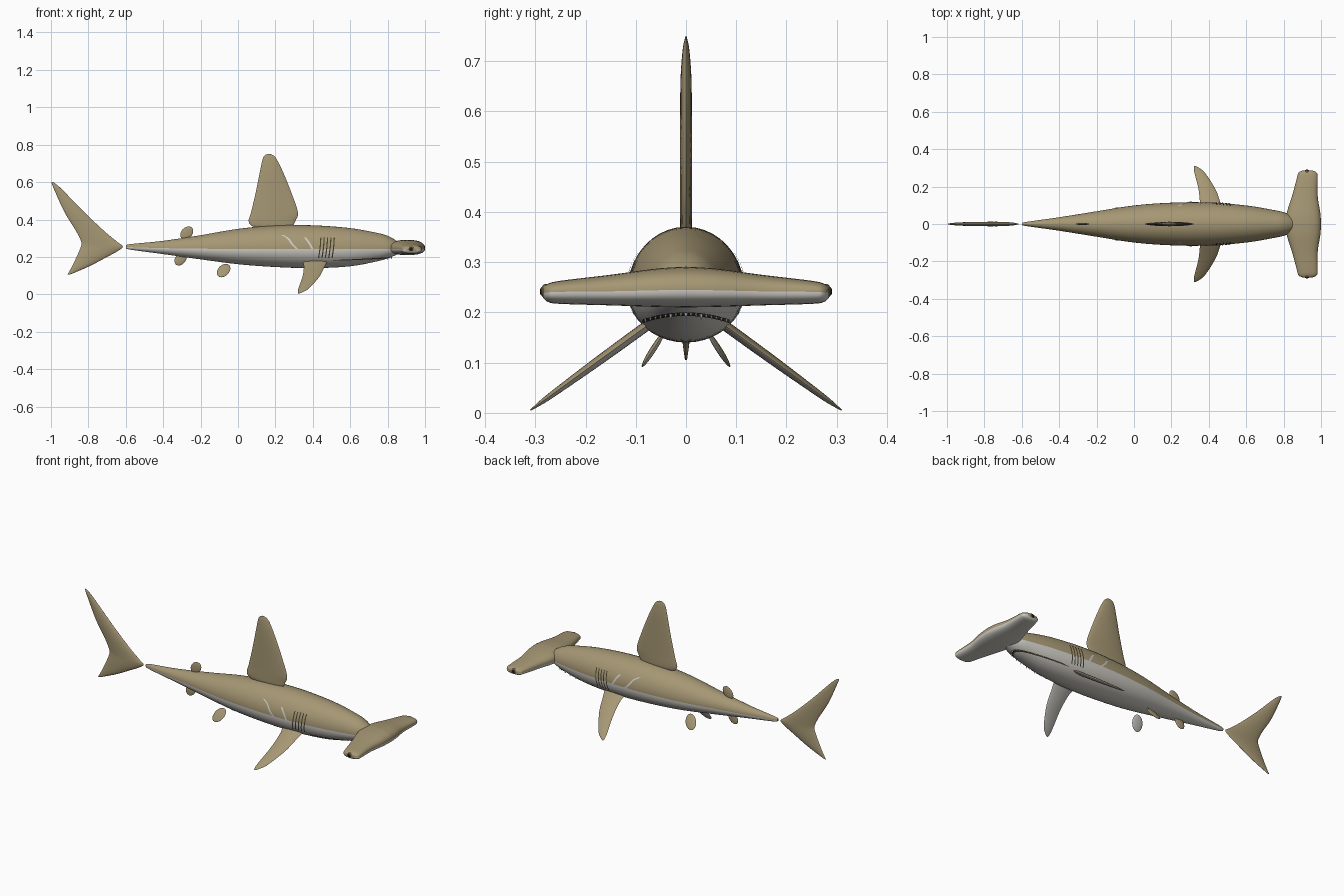
import bpy, bmesh, math
from mathutils import Vector

cube = bpy.data.objects.get("Cube")
if cube:
    bpy.data.objects.remove(cube, do_unlink=True)


def material(name, rgb):
    m = bpy.data.materials.new(name)
    m.use_nodes = True
    m.diffuse_color = (*rgb, 1)
    m.node_tree.nodes["Principled BSDF"].inputs["Base Color"].default_value = (*rgb, 1)
    return m


TAN = material("tan skin", (0.38, 0.31, 0.175))
PALE = material("pale belly", (0.62, 0.60, 0.55))
DARK = material("dark slit", (0.06, 0.048, 0.027))
EYE = material("brown eye", (0.12, 0.085, 0.04))
PUPIL = material("black pupil", (0.01, 0.01, 0.01))
TOOTH = material("white tooth", (0.78, 0.77, 0.72))


def finish(bm, name, mats):
    bmesh.ops.recalc_face_normals(bm, faces=bm.faces)
    mesh = bpy.data.meshes.new(name)
    bm.to_mesh(mesh)
    bm.free()
    for m in mats:
        mesh.materials.append(m)
    ob = bpy.data.objects.new(name, mesh)
    bpy.context.collection.objects.link(ob)
    bpy.ops.object.select_all(action='DESELECT')
    ob.select_set(True)
    bpy.context.view_layer.objects.active = ob
    bpy.ops.object.shade_smooth_by_angle(angle=math.radians(45))
    return ob


def resample(keys, steps=6):
    """Smooth curve through tuples of any length."""
    out = []
    for i in range(len(keys) - 1):
        a, b, c, d = (keys[min(max(k, 0), len(keys) - 1)] for k in range(i - 1, i + 3))
        for s in range(steps):
            t = s / steps
            out.append(tuple(q + t / 2 * (r - p + t * (2 * p - 5 * q + 4 * r - w + t * (3 * (q - r) + w - p)))
                             for p, q, r, w in zip(a, b, c, d)))
    return out + [keys[-1]]


def loft(name, rings, two_tone=False):
    """Skin closed rings; the second half of each ring is the underside."""
    bm = bmesh.new()
    rows = [[bm.verts.new(p) for p in ring] for ring in rings]
    n = len(rows[0])
    for a, b in zip(rows, rows[1:]):
        for j in range(n):
            k = (j + 1) % n
            f = bm.faces.new((a[j], a[k], b[k], b[j]))
            f.material_index = int(two_tone and j >= n // 2)
    for row in (rows[0], rows[-1]):
        bm.faces.new(row)
    return finish(bm, name, [TAN, PALE])


def angles(n):
    return [2 * math.pi * j / n for j in range(n)]


def power(v, e):
    return math.copysign(abs(v) ** e, v)


# Body: x, half width, bottom, colour line, top
BODY = resample([
    (-0.60, 0.004, 0.247, 0.254, 0.262), (-0.57, 0.012, 0.238, 0.252, 0.269),
    (-0.40, 0.036, 0.215, 0.247, 0.286), (-0.20, 0.068, 0.187, 0.244, 0.316),
    (0.00, 0.099, 0.161, 0.243, 0.350), (0.20, 0.114, 0.146, 0.243, 0.368),
    (0.40, 0.115, 0.140, 0.243, 0.369), (0.60, 0.099, 0.150, 0.243, 0.354),
    (0.75, 0.074, 0.178, 0.243, 0.327), (0.81, 0.060, 0.196, 0.243, 0.308),
    (0.86, 0.036, 0.217, 0.243, 0.278)])


def half_width(x, z):
    """Half width of the body surface at a given length and height."""
    for a, b in zip(BODY, BODY[1:]):
        if a[0] <= x <= b[0]:
            t = (x - a[0]) / (b[0] - a[0])
            _, w, bottom, mid, top = (p + t * (q - p) for p, q in zip(a, b))
            h = top - mid if z > mid else mid - bottom
            return w * math.sqrt(max(0, 1 - ((z - mid) / h) ** 2))
    return 0


loft("body", [[(x, w * math.cos(t), m + math.sin(t) * (top - m if math.sin(t) > 0 else m - bot))
               for t in angles(40)] for x, w, bot, m, top in BODY], True)

# Wide head: y, back, front, bottom, colour line, top
half = resample([
    (0.0, 0.81, 1.0, 0.210, 0.245, 0.291), (0.06, 0.817, 0.996, 0.211, 0.244, 0.287),
    (0.15, 0.845, 0.982, 0.214, 0.242, 0.275), (0.25, 0.872, 0.982, 0.217, 0.241, 0.263),
    (0.275, 0.88, 0.976, 0.221, 0.240, 0.257), (0.285, 0.90, 0.955, 0.230, 0.240, 0.250)])
head = [(-k[0], *k[1:]) for k in reversed(half[1:])] + half
loft("head", [[((b + f) / 2 + (f - b) / 2 * power(math.cos(t), 0.8), y,
                m + power(math.sin(t), 0.8) * (top - m if math.sin(t) > 0 else m - bot))
               for t in angles(32)] for y, b, f, bot, m, top in head], True)


# Fins: each station is span, trailing x, leading x, half thickness
def fin(name, keys, root=(0, 0), aim=(0, 1), side=1, two_tone=False):
    length = math.hypot(*aim)
    dy, dz = aim[0] / length, aim[1] / length
    rings = []
    for s, te, le, thick in resample(keys):
        ring = []
        for t in angles(24):
            n = thick * power(math.sin(t), 1.25)
            ring.append(((te + le) / 2 + (le - te) / 2 * math.cos(t),
                         side * (root[0] + s * dy - n * dz), root[1] + s * dz + n * dy))
        rings.append(ring)
    return loft(name, rings, two_tone)


def oval(length, x, radius, lean, thick):
    """Stations of a leaning oval fin."""
    keys = []
    for i in range(9):
        a = math.pi * (0.04 + 0.92 * i / 8)
        c, r = x - lean * math.cos(a), radius * math.sin(a)
        keys.append((length / 2 * (1 - math.cos(a)), c - r, c + r, thick * math.sin(a)))
    return keys


fin("dorsal_fin", [
    (0.355, 0.10, 0.275, 0.007), (0.37, 0.068, 0.295, 0.011), (0.395, 0.057, 0.308, 0.012),
    (0.44, 0.070, 0.320, 0.012), (0.55, 0.096, 0.283, 0.012), (0.66, 0.118, 0.238, 0.011),
    (0.72, 0.131, 0.208, 0.007), (0.742, 0.142, 0.190, 0.003), (0.75, 0.158, 0.172, 0.001)])
fin("tail_fin", [
    (0.105, -0.912, -0.900, 0.002), (0.15, -0.887, -0.795, 0.008), (0.20, -0.863, -0.700, 0.011),
    (0.23, -0.850, -0.645, 0.012), (0.255, -0.840, -0.616, 0.012), (0.28, -0.838, -0.645, 0.012),
    (0.337, -0.865, -0.714, 0.012), (0.44, -0.928, -0.823, 0.011), (0.565, -0.985, -0.945, 0.006),
    (0.60, -0.998, -0.988, 0.001)])
fin("rear_dorsal_fin", oval(0.07, -0.274, 0.033, 0.010, 0.006), (0, 0.293))
fin("anal_fin", oval(0.07, -0.307, 0.031, 0.010, 0.006), (0, 0.154))

PECTORAL = [(0, 0.345, 0.475, 0.010), (0.04, 0.352, 0.463, 0.010), (0.13, 0.345, 0.436, 0.009),
            (0.235, 0.324, 0.382, 0.006), (0.27, 0.320, 0.350, 0.003), (0.284, 0.321, 0.330, 0.001)]
for side, label in ((1, "left"), (-1, "right")):
    fin(label + "_pectoral_fin", PECTORAL, (0.08, 0.172), (0.23, -0.167), side, True)
    fin(label + "_pelvic_fin", oval(0.085, -0.077, 0.034, -0.012, 0.006),
        (0.042, 0.163), (0.046, -0.072), side, True)


def ribbon(name, edges, mat):
    bm = bmesh.new()
    rows = [[bm.verts.new(p) for p in pair] for pair in edges]
    for a, b in zip(rows, rows[1:]):
        bm.faces.new((a[0], a[1], b[1], b[0]))
    return finish(bm, name, [mat])


# Painted marks that hug the flank, given as x, z paths
def mark(name, path, width, mat, side):
    edges = []
    for x, z in resample(path, 5):
        edges.append([(x + d, side * (half_width(x + d, z) + 0.003), z) for d in (-width / 2, width / 2)])
    ribbon(name, edges, mat)


def ball(name, centre, radii, mat):
    bm = bmesh.new()
    bmesh.ops.create_uvsphere(bm, u_segments=20, v_segments=12, radius=1)
    for v in bm.verts:
        v.co = Vector(centre) + Vector(c * r for c, r in zip(v.co, radii))
    finish(bm, name, [mat])


for side, label in ((1, "left"), (-1, "right")):
    for i in range(5):
        x = 0.435 + 0.018 * i
        mark(f"{label}_gill_{i + 1}", [(x + 0.008, 0.303), (x + 0.004, 0.25), (x - 0.004, 0.195)],
             0.006, DARK, side)
    mark(label + "_rear_scar", [(0.235, 0.318), (0.268, 0.298), (0.29, 0.268), (0.318, 0.24)],
         0.012, PALE, side)
    mark(label + "_front_scar", [(0.357, 0.305), (0.378, 0.278), (0.40, 0.24)], 0.012, PALE, side)
    ball(label + "_eye", (0.925, side * 0.278, 0.242), (0.019, 0.011, 0.015), EYE)
    ball(label + "_pupil", (0.925, side * 0.286, 0.242), (0.009, 0.005, 0.009), PUPIL)


# Mouth slit around the underside of the snout, with teeth along it
def snout_point(y, z):
    lo, hi = 0.5, 0.86
    for _ in range(30):
        x = (lo + hi) / 2
        lo, hi = (x, hi) if half_width(x, z) > abs(y) else (lo, x)
    return Vector((lo + 0.003, y * 1.03, z))


lip = [0.084 * (i / 16 - 1) for i in range(33)]
ribbon("mouth_slit", [[snout_point(y, 0.200 - 2 * y * y), snout_point(y, 0.193 - 2 * y * y)]
                      for y in lip], DARK)

bm = bmesh.new()
for i in range(-8, 9):
    size = 0.007 if i in (-3, 0, 3) else 0.0045
    y = 0.0098 * i
    tooth = bmesh.ops.create_cone(bm, cap_ends=True, segments=6, radius1=0, radius2=size * 0.6,
                                  depth=size * 2)
    bmesh.ops.translate(bm, verts=tooth["verts"],
                        vec=snout_point(y, 0.199 - 2 * y * y) - Vector((0, 0, size)))
finish(bm, "teeth", [TOOTH])
